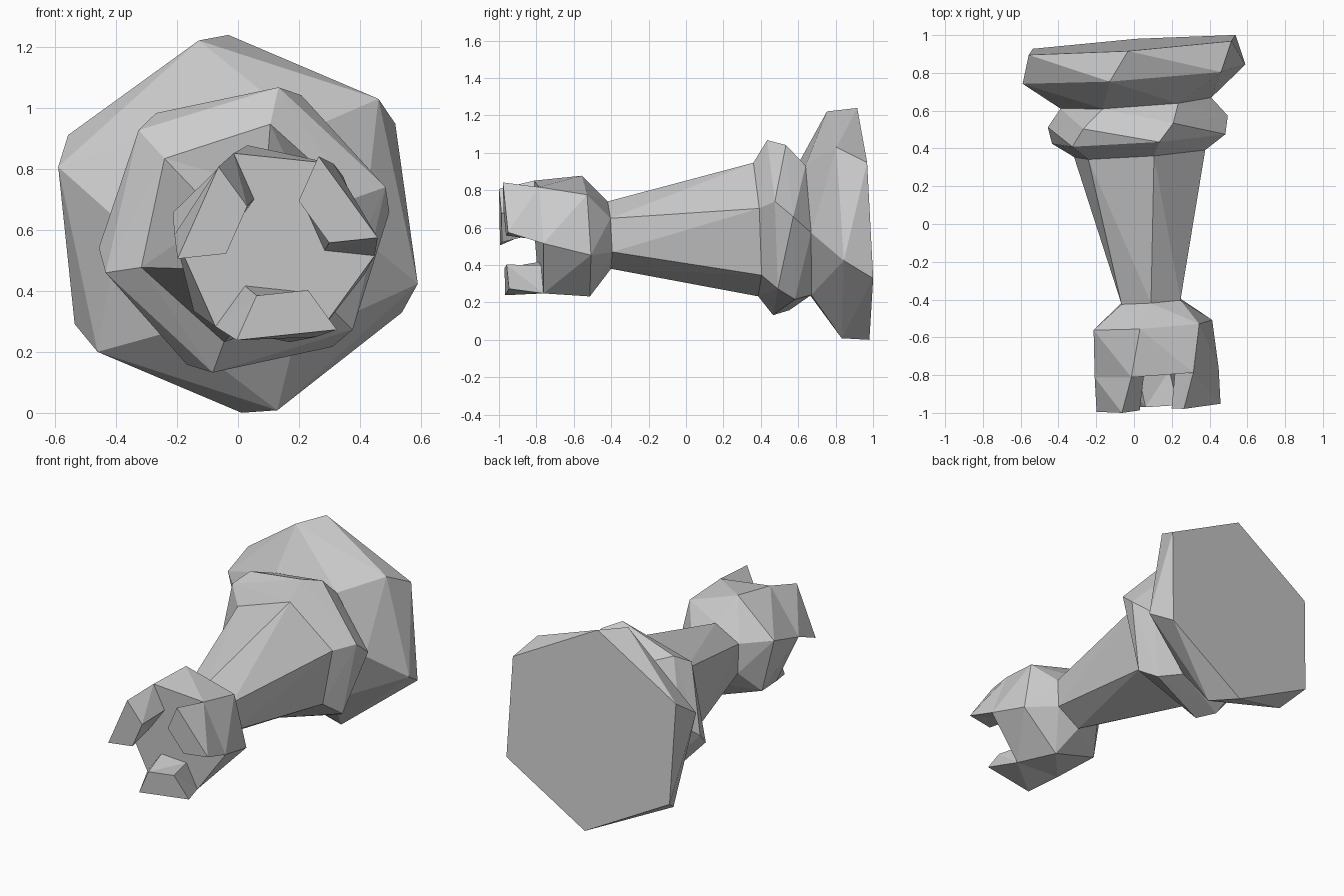
import bpy, bmesh
from math import cos, sin, radians

if "Cube" in bpy.data.objects:
    bpy.data.objects.remove(bpy.data.objects["Cube"])

# Six-sided chess tower lying on its side; each ring is turned a little along the axis
# (centre x, y, z, radius, first corner angle)
BODY = [
    (-0.01, 0.948, 0.62, 0.62, 32),   # base underside
    (0.00, 0.793, 0.615, 0.62, 42),   # base rim
    (0.01, 0.64, 0.60, 0.40, 56),     # groove
    (0.02, 0.543, 0.60, 0.48, 67),    # collar back
    (0.025, 0.45, 0.60, 0.48, 77),    # collar front
    (0.03, 0.373, 0.59, 0.365, 78),   # shaft bottom
    (0.09, -0.41, 0.56, 0.18, 90),    # shaft top
    (0.10, -0.535, 0.555, 0.33, 102),  # head flare
    (0.12, -0.787, 0.55, 0.33, 114),  # battlement floor
]
FLOOR_INNER = (0.12, -0.787, 0.55, 0.165, 114)
TOP_OUTER = (0.13, -0.973, 0.54, 0.33, 126)
TOP_INNER = (0.13, -0.973, 0.54, 0.17, 126)

bm = bmesh.new()


def ring(cx, cy, cz, r, start):
    """Six corners on a disc tilted slightly against the y axis."""
    verts = []
    for k in range(6):
        a = radians(start - 60 * k)
        dx, dz = r * cos(a), r * sin(a)
        verts.append(bm.verts.new((cx + dx, cy + 0.07 * dx - 0.05 * dz, cz + dz)))
    return verts


# Turned body
rings = [ring(*r) for r in BODY]
bm.faces.new(rings[0])
for a, b in zip(rings, rings[1:]):
    for k in range(6):
        n = (k + 1) % 6
        bm.faces.new((a[k], a[n], b[n], b[k]))

# Battlements: alternate gaps and raised blocks around a sunken floor
fo, fi, to, ti = rings[-1], ring(*FLOOR_INNER), ring(*TOP_OUTER), ring(*TOP_INNER)
bm.faces.new(fi)
for k in range(6):
    n = (k + 1) % 6
    if k % 2 == 0:
        bm.faces.new((fo[k], fo[n], fi[n], fi[k]))
    else:
        bm.faces.new((fo[k], fo[n], to[n], to[k]))
        bm.faces.new((to[k], to[n], ti[n], ti[k]))
        bm.faces.new((ti[k], ti[n], fi[n], fi[k]))
        bm.faces.new((fo[k], to[k], ti[k], fi[k]))
        bm.faces.new((fo[n], to[n], ti[n], fi[n]))

bmesh.ops.recalc_face_normals(bm, faces=bm.faces)
quads = [f for f in bm.faces if len(f.verts) == 4]
bmesh.ops.triangulate(bm, faces=quads, quad_method='SHORT_EDGE')

mesh = bpy.data.meshes.new("chess_tower")
bm.to_mesh(mesh)
bm.free()
obj = bpy.data.objects.new("chess_tower", mesh)
bpy.context.collection.objects.link(obj)
